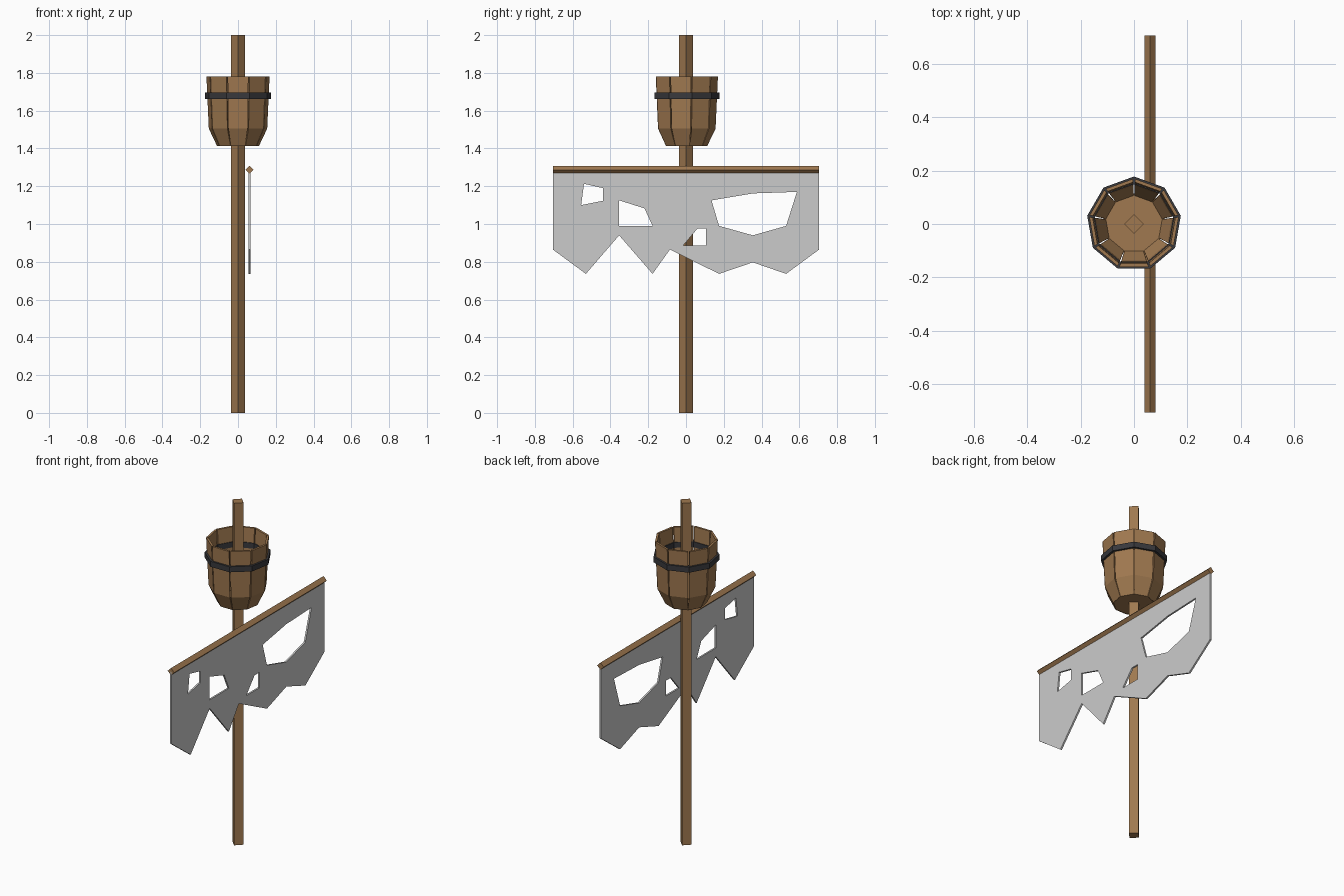
import bpy, bmesh, math
from mathutils import Matrix

if "Cube" in bpy.data.objects:
    bpy.data.objects.remove(bpy.data.objects["Cube"])

SIDES = 9
STEP = 2 * math.pi / SIDES
TAN = math.tan(STEP / 2)


def material(name, color):
    m = bpy.data.materials.new(name)
    m.diffuse_color = (*color, 1)
    m.use_nodes = True
    m.node_tree.nodes["Principled BSDF"].inputs["Base Color"].default_value = m.diffuse_color
    return m


wood = material("wood", (0.35, 0.19, 0.08))
iron = material("dark_iron", (0.04, 0.04, 0.045))


def add_object(name, bm, mat=None):
    bmesh.ops.recalc_face_normals(bm, faces=bm.faces[:])
    me = bpy.data.meshes.new(name)
    bm.to_mesh(me)
    bm.free()
    ob = bpy.data.objects.new(name, me)
    bpy.context.collection.objects.link(ob)
    if mat:
        me.materials.append(mat)
    return ob


def square_bar(name, radius, length, location, rotation=(0, 0, 0)):
    bpy.ops.mesh.primitive_cylinder_add(vertices=4, radius=radius, depth=length,
                                        location=location, rotation=rotation)
    ob = bpy.context.object
    ob.name = name
    ob.data.materials.append(wood)
    return ob


def panels(name, profile, mat):
    """Nine flat-sided panels round z; profile is a closed loop of
    (distance from axis, height, half gap at the corner)."""
    bm = bmesh.new()
    n = len(profile)
    for i in range(SIDES):
        rot = Matrix.Rotation(i * STEP - math.pi / 2, 4, 'Z')
        sides = []
        for s in (-1, 1):
            sides.append([bm.verts.new(rot @ Matrix.Translation(
                (a, s * (a * TAN - g), z)).translation) for a, z, g in profile])
        lo, hi = sides
        for k in range(n):
            j = (k + 1) % n
            bm.faces.new((lo[k], lo[j], hi[j], hi[k]))
        bm.faces.new(lo)
        bm.faces.new(hi[::-1])
    return add_object(name, bm, mat)


def ring(name, loop, mat):
    """Closed nine-sided ring from a (distance from axis, height) loop."""
    bm = bmesh.new()
    rows = []
    for i in range(SIDES):
        a = (i + 0.5) * STEP - math.pi / 2
        rows.append([bm.verts.new((r / math.cos(STEP / 2) * math.cos(a),
                                   r / math.cos(STEP / 2) * math.sin(a), z))
                     for r, z in loop])
    n = len(loop)
    for i in range(SIDES):
        p, q = rows[i], rows[(i + 1) % SIDES]
        for k in range(n):
            j = (k + 1) % n
            bm.faces.new((p[k], q[k], q[j], p[j]))
    return add_object(name, bm, mat)


# Upright post and yard
square_bar("mast", 0.036, 2.0, (0, 0, 1.0))
square_bar("yard", 0.021, 1.41, (0.06, 0, 1.287), (math.pi / 2, 0, 0))

# Lookout bucket: staves, floor and iron hoop
panels("bucket_staves", [(0.106, 1.413, 0.001), (0.148, 1.505, 0.003), (0.160, 1.78, 0.0035),
                         (0.148, 1.78, 0.0035), (0.136, 1.51, 0.003), (0.095, 1.422, 0.001)], wood)

bm = bmesh.new()
bmesh.ops.create_cone(bm, cap_ends=True, segments=SIDES, radius1=0.110, radius2=0.115, depth=0.02,
                      matrix=Matrix.Translation((0, 0, 1.424)))
add_object("bucket_floor", bm, wood)

ring("bucket_hoop", [(0.140, 1.663), (0.167, 1.663), (0.167, 1.695), (0.140, 1.695)], iron)

# Ragged sail with torn holes, drawn in (y, z)
outline = [(-0.705, 1.287), (-0.705, 0.865), (-0.53, 0.736), (-0.354, 0.94), (-0.177, 0.736),
           (-0.085, 0.865), (0.175, 0.736), (0.354, 0.797), (0.53, 0.736), (0.705, 0.865),
           (0.705, 1.287)]
holes = [
    [(-0.54, 1.213), (-0.44, 1.19), (-0.44, 1.123), (-0.555, 1.10)],
    [(-0.354, 1.125), (-0.22, 1.083), (-0.177, 0.99), (-0.354, 0.99)],
    [(0.06, 0.975), (0.106, 0.975), (0.106, 0.885), (-0.016, 0.885)],
    [(0.135, 1.125), (0.354, 1.162), (0.587, 1.17), (0.53, 0.99), (0.354, 0.94), (0.175, 0.99)],
]
curve = bpy.data.curves.new("sail", 'CURVE')
curve.dimensions = '2D'
curve.fill_mode = 'BOTH'
curve.extrude = 0.005
for pts in [outline] + holes:
    sp = curve.splines.new('POLY')
    sp.points.add(len(pts) - 1)
    for p, (y, z) in zip(sp.points, pts):
        p.co = (y, z, 0, 1)
    sp.use_cyclic_u = True
sail = bpy.data.objects.new("sail", curve)
bpy.context.collection.objects.link(sail)
sail.location = (0.06, 0, 0)
sail.rotation_euler = (math.pi / 2, 0, math.pi / 2)
bpy.ops.object.select_all(action='DESELECT')
sail.select_set(True)
bpy.context.view_layer.objects.active = sail
bpy.ops.object.convert(target='MESH')
sail = bpy.context.object
bm = bmesh.new()
bm.from_mesh(sail.data)
bmesh.ops.remove_doubles(bm, verts=bm.verts[:], dist=0.0005)
bmesh.ops.recalc_face_normals(bm, faces=bm.faces[:])
bm.to_mesh(sail.data)
bm.free()
for poly in sail.data.polygons:
    poly.use_smooth = False
